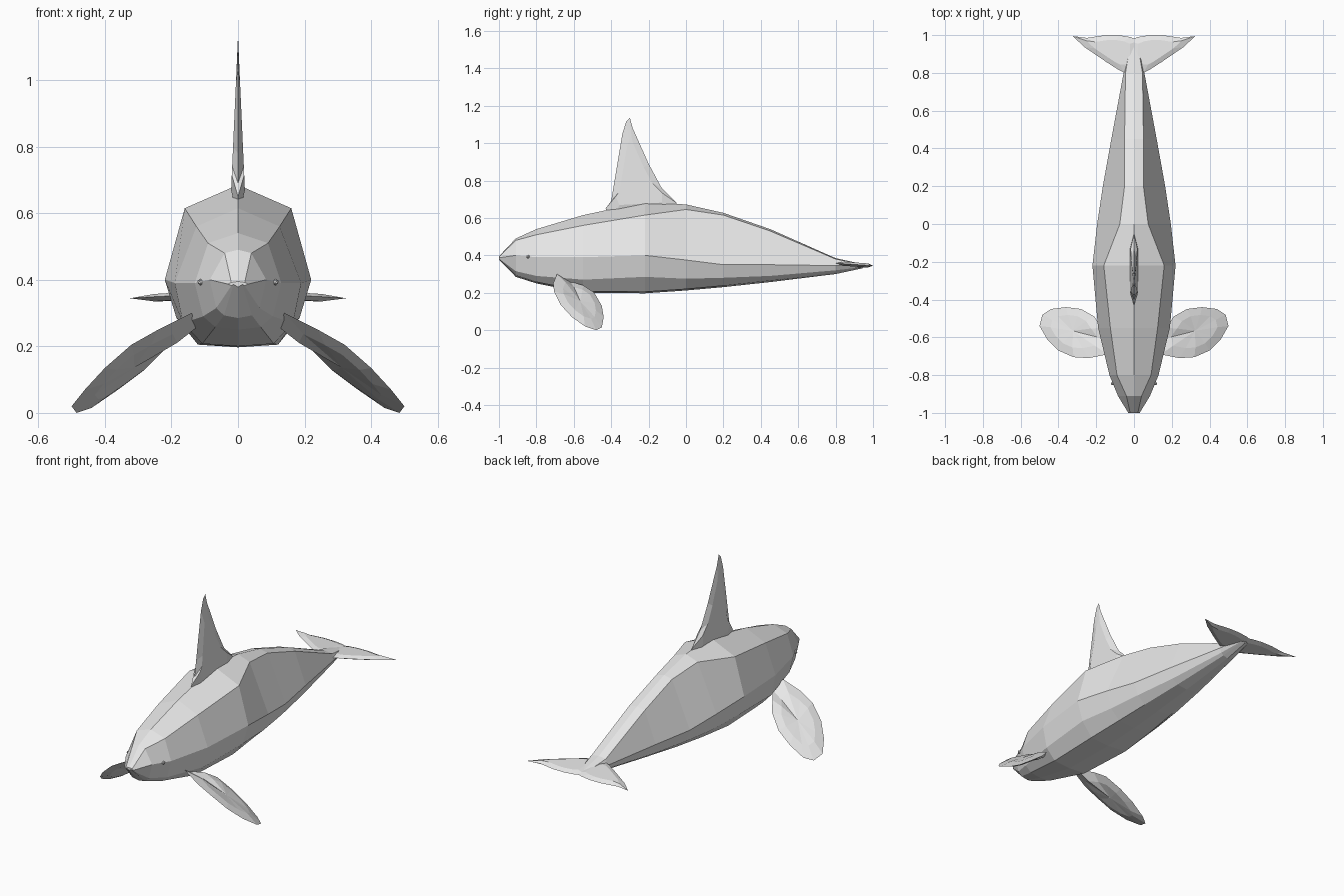
import bpy
import bmesh
from mathutils import Vector

cube = bpy.data.objects.get("Cube")
if cube:
    bpy.data.objects.remove(cube, do_unlink=True)

grey = bpy.data.materials.new("light grey")
grey.use_nodes = True
grey.diffuse_color = (0.8, 0.8, 0.8, 1)
for node in grey.node_tree.nodes:
    if node.type == 'BSDF_PRINCIPLED':
        node.inputs["Base Color"].default_value = (0.8, 0.8, 0.8, 1)


def finish(name, bm, mirrored=False):
    """Turn a bmesh into a named grey object, optionally mirrored across x."""
    bmesh.ops.recalc_face_normals(bm, faces=bm.faces)
    mesh = bpy.data.meshes.new(name)
    bm.to_mesh(mesh)
    bm.free()
    mesh.materials.append(grey)
    obj = bpy.data.objects.new(name, mesh)
    bpy.context.collection.objects.link(obj)
    if mirrored:
        mod = obj.modifiers.new("mirror", 'MIRROR')
        mod.use_mirror_merge = False
    return obj


def bridge(bm, first, second):
    """Join two rings of equal length with quads."""
    count = len(first)
    for i in range(count):
        j = (i + 1) % count
        bm.faces.new((first[i], first[j], second[j], second[i]))


def loft_body(name, sections):
    """Faceted body lofted through symmetric ten-sided cross-sections."""
    bm = bmesh.new()
    rings = []
    for y, top, sx, sz, wx, wz, lx, lz, low in sections:
        side = [(sx, sz), (wx, wz), (lx, lz), (lx * 0.65, low + 0.008)]
        ring = [(0, top)] + side + [(0, low)]
        ring += [(-x, z) for x, z in reversed(side)]
        rings.append([bm.verts.new((x, y, z)) for x, z in ring])
    for first, second in zip(rings, rings[1:]):
        bridge(bm, first, second)
    bm.faces.new(rings[0])
    bm.faces.new(rings[-1])
    return finish(name, bm)


def fin(name, outline, thickness, inset=0.35, mirrored=False):
    """Thin lens-shaped blade: sharp rim, raised flat panel on both sides."""
    points = [Vector(p) for p in outline]
    centre = sum(points, Vector()) / len(points)
    normal = Vector()
    for a, b in zip(points, points[1:] + points[:1]):
        normal += (a - centre).cross(b - centre)
    normal.normalize()
    bm = bmesh.new()
    rim = [bm.verts.new(p) for p in points]
    for sign in (1, -1):
        panel = []
        for p in points:
            q = p.lerp(centre, inset)
            panel.append(bm.verts.new(q + normal * sign * thickness(q)))
        bridge(bm, rim, panel)
        hub = bm.verts.new(centre + normal * sign * thickness(centre))
        for i, v in enumerate(panel):
            bm.faces.new((v, panel[(i + 1) % len(panel)], hub))
    return finish(name, bm, mirrored)


# Body: y, top, shoulder x z, widest x z, lower side x z, belly
loft_body("body", [
    (-1.0, .395, .02, .392, .03, .387, .02, .382, .378),
    (-.91, .49, .04, .48, .085, .40, .065, .315, .285),
    (-.8, .54, .09, .51, .13, .39, .105, .29, .25),
    (-.55, .615, .125, .56, .19, .39, .165, .27, .2),
    (-.22, .685, .16, .615, .22, .4, .185, .285, .197),
    (0, .672, .075, .645, .195, .375, .165, .275, .212),
    (.2, .627, .05, .615, .165, .35, .14, .28, .23),
    (.45, .54, .05, .53, .12, .35, .1, .29, .257),
    (.8, .385, .045, .38, .055, .345, .045, .32, .3),
    (.95, .352, .02, .35, .03, .345, .02, .338, .332),
])

# Tall dorsal fin, thinning toward its tip
dorsal = [(-.4, .58), (-.43, .65), (-.4, .69), (-.385, .78), (-.34, 1.05),
          (-.32, 1.115), (-.3, 1.135), (-.285, 1.08), (-.2, .89),
          (-.13, .76), (-.05, .68), (-.05, .6)]
fin("dorsal_fin", [(0, y, z) for y, z in dorsal],
    lambda p: 0.045 * max(1.13 - p.z, 0.1))

# Paddle-shaped flippers, sloping down and outward
fin("flippers", [
    (.14, -.69, .3), (.24, -.71, .25), (.32, -.705, .205), (.4, -.67, .135),
    (.46, -.61, .07), (.5, -.54, .02), (.485, -.48, 0), (.44, -.45, .015),
    (.36, -.44, .07), (.28, -.45, .13), (.21, -.49, .2), (.17, -.55, .24),
    (.12, -.62, .26),
], lambda p: 0.012, mirrored=True)

# Tail flukes, meeting in a small notch
fluke = [(-.03, .8), (.05, .8), (.08, .815), (.15, .86), (.26, .935),
         (.325, .995), (.25, .985), (.15, 1), (.08, 1), (.02, .99),
         (-.03, .97)]
fin("tail_flukes", [(x, y, .358 - .07 * (y - .8)) for x, y in fluke],
    lambda p: 0.011, mirrored=True)

# Small eyes
bm = bmesh.new()
bmesh.ops.create_icosphere(bm, subdivisions=1, radius=0.01)
bmesh.ops.translate(bm, verts=bm.verts, vec=(.113, -.845, .393))
finish("eyes", bm, mirrored=True)
